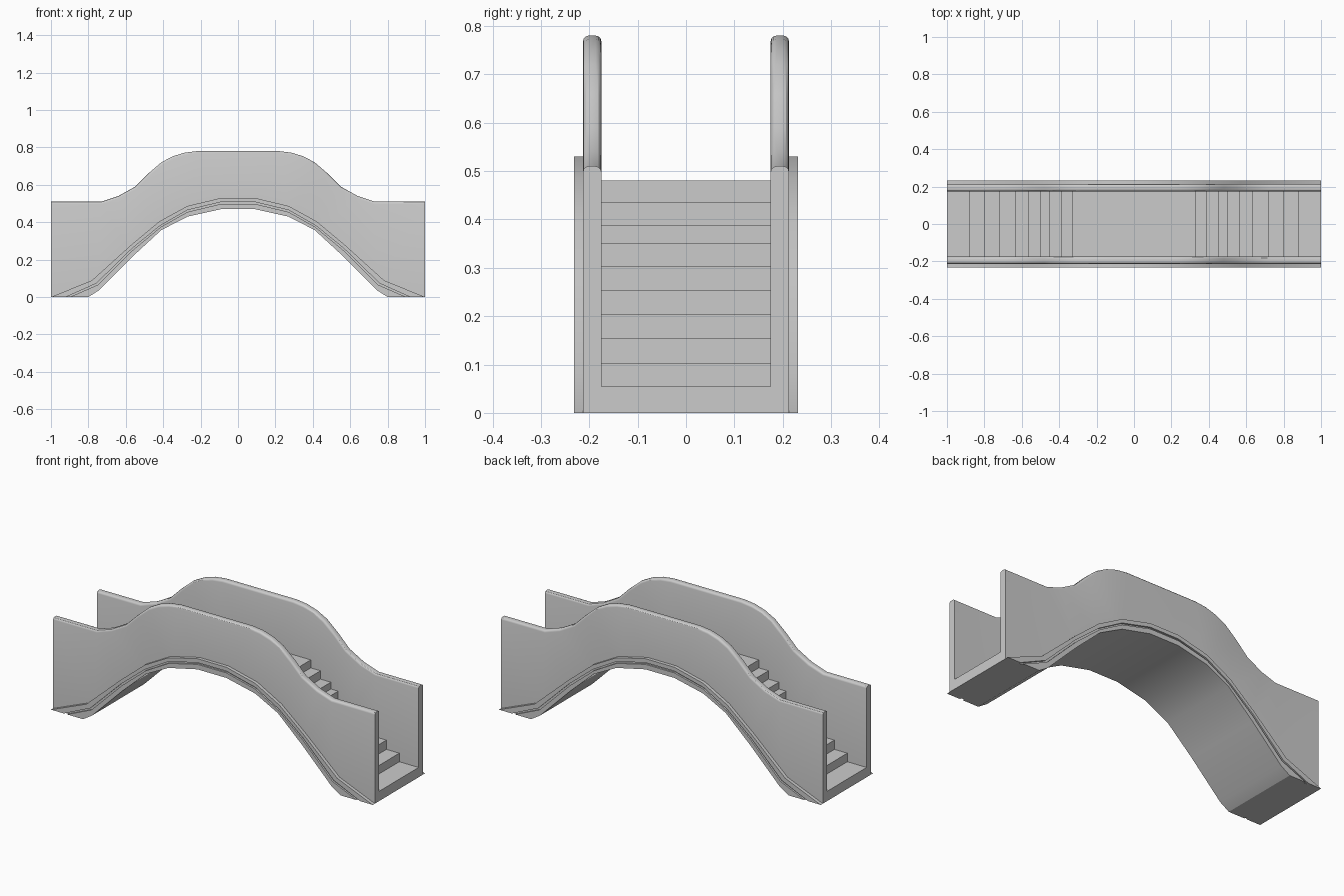
import bpy, bmesh, math

if "Cube" in bpy.data.objects:
    bpy.data.objects.remove(bpy.data.objects["Cube"])


def both(half):
    """Mirror a left-hand half profile to the right."""
    return half + [(-x, z) for x, z in reversed(half)]


def extrude(name, profile, y0, y1, round_pts=(), radius=0.012):
    """Extrude an x-z profile from y0 to y1, rounding the edges that join round_pts."""
    bm = bmesh.new()
    a = [bm.verts.new((x, y0, z)) for x, z in profile]
    b = [bm.verts.new((x, y1, z)) for x, z in profile]
    bm.faces.new(a)
    bm.faces.new(b[::-1])
    n = len(profile)
    for i in range(n):
        j = (i + 1) % n
        bm.faces.new((a[j], a[i], b[i], b[j]))
    bmesh.ops.recalc_face_normals(bm, faces=bm.faces)
    if round_pts:
        top = set()
        for ring in (a, b):
            top |= {v for v, p in zip(ring, profile) if p in round_pts}
        edges = [e for e in bm.edges if e.verts[0] in top and e.verts[1] in top
                 and abs(e.verts[0].co.y - e.verts[1].co.y) < 1e-5]
        bmesh.ops.bevel(bm, geom=edges, offset=radius, segments=3,
                        profile=0.5, affect='EDGES')
    bmesh.ops.triangulate(bm, faces=[f for f in bm.faces if len(f.verts) > 4])
    me = bpy.data.meshes.new(name)
    bm.to_mesh(me)
    bm.free()
    ob = bpy.data.objects.new(name, me)
    bpy.context.collection.objects.link(ob)
    bpy.ops.object.select_all(action='DESELECT')
    ob.select_set(True)
    bpy.context.view_layer.objects.active = ob
    bpy.ops.object.shade_smooth_by_angle(angle=math.radians(30))
    return ob


INNER, OUTER, TRIM, GROOVE = 0.175, 0.213, 0.232, 0.222

# Arch lines, left half, from the foot to the crown
soffit = both([(-0.80, 0), (-0.745, 0.035), (-0.56, 0.22), (-0.41, 0.358),
               (-0.27, 0.43), (-0.09, 0.47)])
groove_low = both([(-0.90, 0), (-0.75, 0.065), (-0.563, 0.25), (-0.414, 0.374),
                   (-0.27, 0.455), (-0.09, 0.498)])
groove_top = both([(-0.92, 0), (-0.757, 0.073), (-0.566, 0.26), (-0.416, 0.382),
                   (-0.27, 0.465), (-0.09, 0.508)])
trim_top = both([(-1, 0), (-0.78, 0.09), (-0.57, 0.28), (-0.42, 0.405),
                 (-0.27, 0.487), (-0.09, 0.53)])
rail_top = both([(-1, 0.51), (-0.73, 0.51), (-0.64, 0.54), (-0.55, 0.59),
                 (-0.48, 0.66), (-0.41, 0.72), (-0.35, 0.752), (-0.285, 0.772),
                 (-0.22, 0.78)])

# Stepped deck
risers = [0.88, 0.80, 0.72, 0.636, 0.567, 0.50, 0.455, 0.39, 0.33]
levels = [0.055, 0.103, 0.155, 0.203, 0.253, 0.303, 0.35, 0.388, 0.435, 0.48]
steps = [(-1, 0), (-1, levels[0])]
for i, x in enumerate(risers):
    steps += [(-x, levels[i]), (-x, levels[i + 1])]
extrude("stepped_deck", both(steps) + soffit[::-1], -INNER, INNER)

# Side walls and arch mouldings
for side, s in (("front", -1), ("back", 1)):
    extrude(side + "_wall", [(-1, 0)] + rail_top + [(1, 0)] + soffit[::-1],
            s * INNER, s * OUTER, set(rail_top))
    extrude(side + "_upper_moulding", trim_top + groove_top[::-1],
            s * OUTER, s * TRIM)
    extrude(side + "_groove", groove_top + groove_low[::-1],
            s * OUTER, s * GROOVE)
    extrude(side + "_lower_moulding", groove_low + soffit[::-1],
            s * OUTER, s * TRIM)
